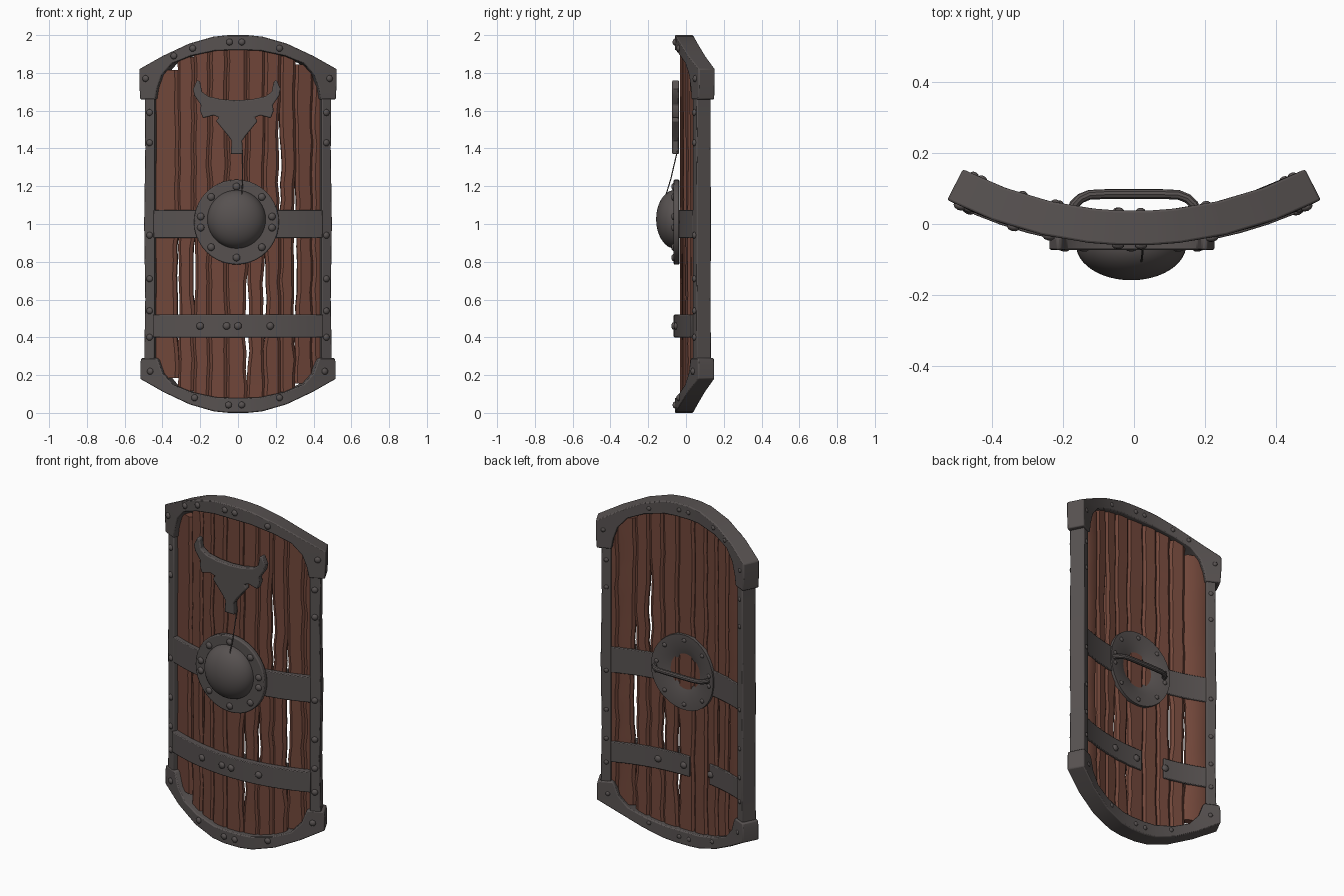
import bpy, bmesh, math, random
from mathutils import Matrix, Vector

random.seed(4)
if "Cube" in bpy.data.objects:
    bpy.data.objects.remove(bpy.data.objects["Cube"])

RADIUS, AXIS_Y = 1.144, 1.084   # curvature of the shield front


def material(name, rgb):
    m = bpy.data.materials.new(name)
    m.use_nodes = True
    m.diffuse_color = (*rgb, 1)
    m.node_tree.nodes["Principled BSDF"].inputs["Base Color"].default_value = (*rgb, 1)
    return m


IRON = material("dark iron", (0.095, 0.083, 0.081))
WOOD = material("reddish wood", (0.165, 0.062, 0.042))


def bend(x, z, d):
    """Point at front position x, z, sunk d behind the curved front."""
    a = math.asin(x / RADIUS)
    r = RADIUS - d
    return Vector((r * math.sin(a), AXIS_Y - r * math.cos(a), z))


def finish(name, bm, mat, bevel=0.0):
    bmesh.ops.recalc_face_normals(bm, faces=bm.faces[:])
    mesh = bpy.data.meshes.new(name)
    bm.to_mesh(mesh)
    bm.free()
    mesh.materials.append(mat)
    ob = bpy.data.objects.new(name, mesh)
    bpy.context.collection.objects.link(ob)
    if bevel:
        mod = ob.modifiers.new("worn edges", "BEVEL")
        mod.width, mod.segments = bevel, 2
        mod.limit_method = "ANGLE"
        mod.angle_limit = math.radians(40)
    bpy.ops.object.select_all(action="DESELECT")
    ob.select_set(True)
    bpy.context.view_layer.objects.active = ob
    bpy.ops.object.shade_smooth_by_angle(angle=math.radians(35))
    return ob


def loft(name, rings, mat, closed=False, bevel=0.0):
    """Skin a list of equal cross-sections."""
    bm = bmesh.new()
    rows = [[bm.verts.new(p) for p in ring] for ring in rings]
    pairs = list(zip(rows, rows[1:])) + ([(rows[-1], rows[0])] if closed else [])
    for a, b in pairs:
        for i in range(len(a)):
            j = (i + 1) % len(a)
            bm.faces.new((a[i], a[j], b[j], b[i]))
    if not closed:
        bm.faces.new(rows[0])
        bm.faces.new(rows[-1])
    return finish(name, bm, mat, bevel)


def strip(name, pairs, d0, d1, mat=IRON, bevel=0.006):
    """Bent slab whose two long edges run through pairs of (x, z) points."""
    loft(name, [[bend(*a, d0), bend(*b, d0), bend(*b, d1), bend(*a, d1)]
                for a, b in pairs], mat, bevel=bevel)


def rivets(name, spots, size=0.02):
    """Flattened studs at (x, z, d) on the bent surface."""
    bm = bmesh.new()
    for x, z, d in spots:
        m = (Matrix.Translation(bend(x, z, d))
             @ Matrix.Rotation(math.asin(x / RADIUS), 4, "Z")
             @ Matrix.Diagonal((1, 0.65, 1, 1)))
        bmesh.ops.create_icosphere(bm, subdivisions=2, radius=size, matrix=m)
    finish(name, bm, IRON)


def tube(name, points, radius, sides=10):
    """Round bar along a path."""
    rings = []
    pts = [Vector(p) for p in points]
    for i, p in enumerate(pts):
        t = (pts[min(i + 1, len(pts) - 1)] - pts[max(i - 1, 0)]).normalized()
        u = t.cross(Vector((0.3, 0.2, 1))).normalized()
        v = t.cross(u)
        rings.append([p + radius * (u * math.cos(k * math.tau / sides)
                                    + v * math.sin(k * math.tau / sides))
                      for k in range(sides)])
    loft(name, rings, IRON)


# Wooden planks with wandering edges and a few open cracks
EDGES = [-0.46, -0.33, -0.24, -0.155, -0.06, 0.05, 0.145, 0.23, 0.315, 0.41, 0.47]
CRACKS = [(1, 0.62, 0.35, 0.006), (2, 0.75, 0.2, 0.007), (5, 0.45, 0.3, 0.009),
          (6, 0.6, 0.22, 0.009), (7, 1.3, 0.28, 0.008), (8, 0.8, 0.45, 0.009)]
LEVELS = 22
wander = [[random.uniform(-0.005, 0.005) for _ in range(LEVELS)] for _ in EDGES]


def crack(i, z):
    return sum(w * max(0, 1 - ((z - c) / h) ** 2) + 0.003 * (abs(z - c) < h)
               for k, c, h, w in CRACKS if k == i) - 0.002


for i in range(len(EDGES) - 1):
    top = 1.955 - 0.66 * max(abs(EDGES[i]), abs(EDGES[i + 1])) ** 2
    front = 0.03 + random.uniform(-0.004, 0.004)
    rings = []
    for k in range(LEVELS):
        z = 2 - top + (2 * top - 2) * k / (LEVELS - 1)
        l = EDGES[i] + wander[i][k] + crack(i, z)
        r = EDGES[i + 1] + wander[i + 1][k] - crack(i + 1, z)
        s = 0.016
        rings.append([bend(x, z, d) for x, d in (
            (l, front + 0.012), (l + s, front), (r - s, front), (r, front + 0.012),
            (r, 0.06), (r - s, 0.072), (l + s, 0.072), (l, 0.06))])
    loft(f"plank_{i + 1}", rings, WOOD)

# Arched end rims with their corner caps
half = [((0.05, 2.0), (0.05, 1.92)), ((0.13, 1.992), (0.12, 1.917)),
        ((0.26, 1.955), (0.25, 1.89)), ((0.4, 1.89), (0.35, 1.85)),
        ((0.525, 1.82), (0.405, 1.79)), ((0.525, 1.74), (0.43, 1.72)),
        ((0.52, 1.66), (0.44, 1.66))]
arch = [[(-x, z) for x, z in p] for p in reversed(half)] + half
strip("top_rim", arch, 0, 0.097)
strip("bottom_rim", [[(x * 0.99, min(2 - z, 0.29)) for x, z in p] for p in arch], 0, 0.097)

# Side rails
for name, s in (("left_rail", 1), ("right_rail", -1)):
    strip(name, [((s * 0.445, z), (s * (0.495 + 0.006 * w), z))
                 for z, w in ((0.26, 1), (0.6, 0), (1.0, 1), (1.4, 0), (1.69, 0.5))],
          0.004, 0.088)


# Horizontal bands, the lower rear one broken
def band(name, x0, x1, z0, z1, d0, d1):
    n = 12
    xs = [x0 + (x1 - x0) * k / n for k in range(n + 1)]
    strip(name, [((x, z0), (x, z1)) for x in xs], d0, d1, bevel=0.004)


band("middle_band", -0.45, 0.45, 0.925, 1.075, 0.004, 0.034)
band("lower_band", -0.45, 0.45, 0.4, 0.52, -0.005, 0.034)
for s, side in ((1, "left"), (-1, "right")):
    band(f"rear_middle_band_{side}", s * 0.16, s * 0.45, 0.925, 1.075, 0.066, 0.08)
band("rear_lower_band_left", -0.04, 0.45, 0.4, 0.52, 0.066, 0.082)
band("rear_lower_band_right", -0.45, -0.19, 0.4, 0.52, 0.066, 0.082)

# Central boss: flat front flange, dome and bent rear flange
CX, CZ, TURN = -0.008, 1.01, 40
circle = [(math.cos(k * math.tau / TURN), math.sin(k * math.tau / TURN)) for k in range(TURN)]
loft("boss_flange", [[(CX + 0.225 * c, y, CZ + 0.225 * s) for c, s in circle]
                     for y in (-0.035, -0.065)], IRON, bevel=0.006)
dome = [(0.155 * math.cos(t), -0.058 - 0.1 * math.sin(t))
        for t in [k * math.pi / 24 for k in range(12)] + [1.56]]
loft("boss_dome", [[(CX + r * c, y, CZ + 0.015 + r * s) for c, s in circle]
                   for r, y in dome], IRON)
loft("rear_flange", [[bend(CX + r * c, CZ + r * s, d) for r, d in
                      ((0.09, 0.068), (0.15, 0.088), (0.22, 0.088), (0.22, 0.066))]
                     for c, s in circle], IRON, closed=True)

# Rear grip
grip = [(-0.175, 0.035), (-0.168, 0.055), (-0.15, 0.072), (-0.125, 0.082), (-0.08, 0.084)]
grip += [(-x, y) for x, y in reversed(grip)]
tube("grip", [(x, y, CZ) for x, y in grip], 0.014)

# Horned skull ornament
side = [(0.0, 1.655), (0.08, 1.66), (0.15, 1.675), (0.185, 1.7), (0.195, 1.755),
        (0.21, 1.762), (0.232, 1.715), (0.225, 1.68), (0.19, 1.63), (0.195, 1.6),
        (0.18, 1.56), (0.125, 1.575), (0.095, 1.565), (0.11, 1.545), (0.045, 1.465),
        (0.028, 1.44), (0.032, 1.37)]
outline = side + [(-x, z) for x, z in reversed(side[1:])]
loft("skull_ornament", [[(x - 0.006, y, z) for x, z in outline] for y in (-0.037, -0.073)],
     IRON, bevel=0.006)
tube("hanging_wire", [(0.025, -0.045, 1.39), (0.024, -0.08, 1.24), (0.02, -0.115, 1.125)],
     0.003, 6)

# Rivets
rim = [(x, z) for x, z in ((-0.045, 1.963), (0.02, 1.963), (0.22, 1.93), (-0.24, 1.93),
                           (-0.34, 1.89), (-0.49, 1.77), (0.485, 1.77), (-0.05, 0.042),
                           (0.02, 0.042), (0.22, 0.08), (-0.23, 0.08), (-0.465, 0.22),
                           (0.46, 0.22))]
rail = [(s * 0.47, z) for s in (1, -1) for z in (1.59, 1.43, 0.94, 0.71, 0.54, 0.4)]
rivets("rim_rivets", [(x, z, 0) for x, z in rim] + [(x, z, 0.004) for x, z in rail], 0.018)
rivets("rear_rivets", [(x, z, 0.097) for x, z in rim] + [(x, z, 0.088) for x, z in rail], 0.013)
rivets("band_rivets", [(x, 0.46, d) for x in (-0.2, -0.06, 0.0, 0.17)
                       for d in (-0.005, 0.082) if not (d > 0 and x == -0.06)])
rivets("skull_rivets", [(s * 0.15 - 0.006, 1.59, -0.003) for s in (1, -1)])
studs = [(CX + 0.188 * math.cos(math.radians(a)), CZ + 0.188 * math.sin(math.radians(a)))
         for a in (9, -9, 171, 189, 45, 135, 225, 315, 90, 270)]
rivets("boss_rivets", [(x, z, -0.005 - x * x / 2 / RADIUS) for x, z in studs])
rivets("rear_boss_rivets", [(x, z, 0.088) for x, z in studs], 0.013)
